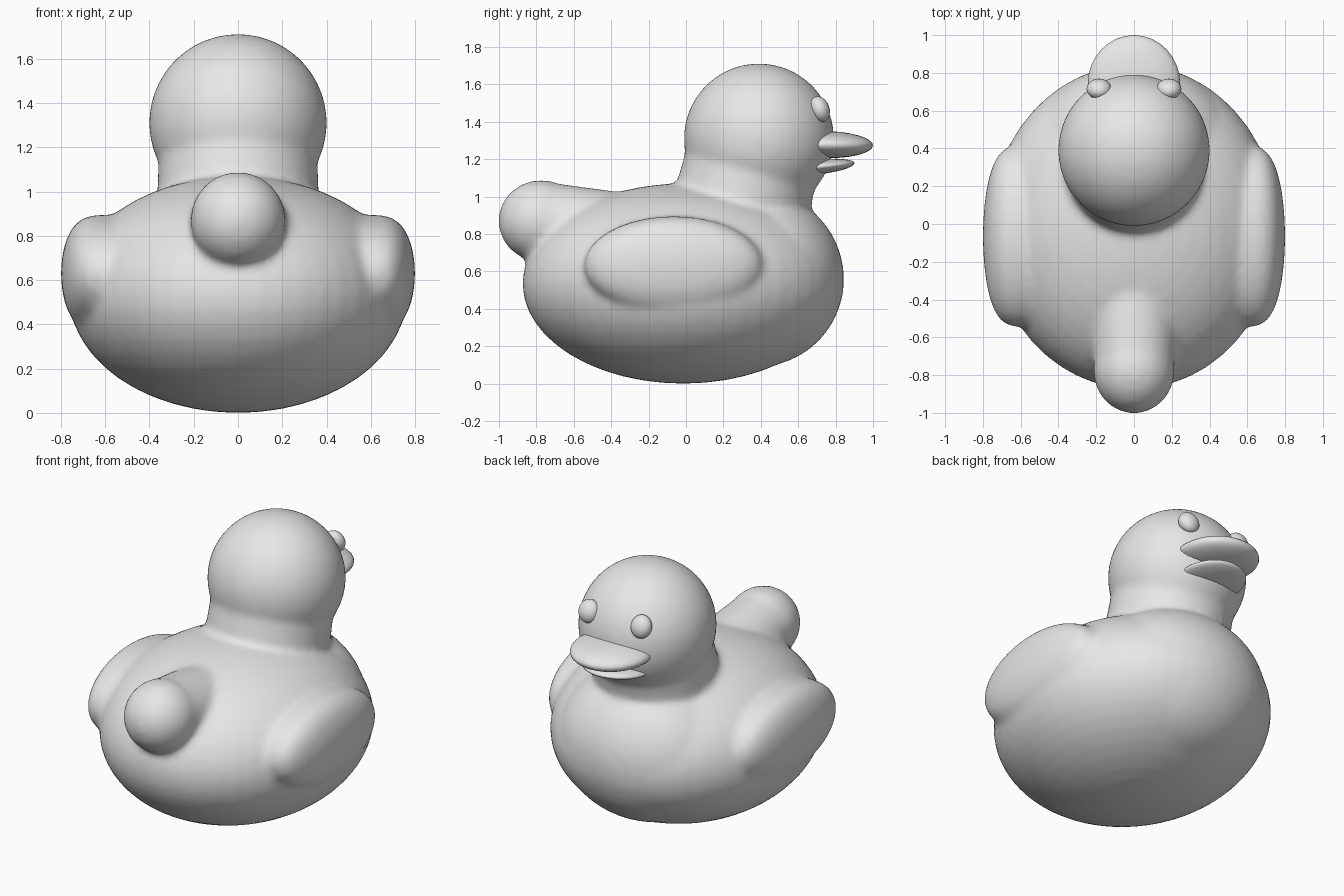
import bpy, bmesh, math
from mathutils import Vector, Matrix

cube = bpy.data.objects.get("Cube")
if cube:
    bpy.data.objects.remove(cube)

grey = bpy.data.materials.new("plain_grey")
grey.use_nodes = True
GREY = (0.8, 0.8, 0.8, 1)
grey.diffuse_color = GREY
grey.node_tree.nodes["Principled BSDF"].inputs["Base Color"].default_value = GREY


def ellipsoid(bm, centre, radii, tilt=0, boxy=1, segs=48):
    """Add an ellipsoid, tilted about x; boxy < 1 flattens its side faces."""
    verts = bmesh.ops.create_uvsphere(bm, u_segments=segs, v_segments=segs // 2, radius=1)["verts"]
    turn = Matrix.Rotation(math.radians(tilt), 3, "X")
    for v in verts:
        x, y, z = v.co
        x = math.copysign(abs(x) ** boxy, x)
        v.co = Vector(centre) + turn @ Vector((x * radii[0], y * radii[1], z * radii[2]))


def limb(bm, start, end, r1, r2):
    """Add a closed tapered tube between two points."""
    start, end = Vector(start), Vector(end)
    axis = end - start
    place = Matrix.Translation((start + end) / 2) @ axis.to_track_quat("Z", "Y").to_matrix().to_4x4()
    bmesh.ops.create_cone(bm, cap_ends=True, segments=48, radius1=r1, radius2=r2,
                          depth=axis.length, matrix=place)


def finish(name, bm):
    mesh = bpy.data.meshes.new(name)
    bm.to_mesh(mesh)
    bm.free()
    mesh.materials.append(grey)
    mesh.shade_smooth()
    obj = bpy.data.objects.new(name, mesh)
    bpy.context.collection.objects.link(obj)
    return obj


# Body, chest, neck, head, tail and wings, fused into one soft skin
bm = bmesh.new()
ellipsoid(bm, (0, -0.015, 0.535), (0.765, 0.86, 0.535))
ellipsoid(bm, (0, 0.38, 0.56), (0.56, 0.465, 0.47))
limb(bm, (0, 0.27, 0.85), (0, 0.37, 1.25), 0.37, 0.355)
ellipsoid(bm, (0, 0.39, 1.31), (0.402, 0.402, 0.402))
ellipsoid(bm, (0, -0.775, 0.87), (0.215, 0.228, 0.218))
limb(bm, (0, -0.77, 0.87), (0, -0.4, 0.78), 0.21, 0.25)
for side in (1, -1):
    ellipsoid(bm, (side * 0.6, -0.065, 0.63), (0.2, 0.48, 0.265), boxy=0.65)
body = finish("body", bm)
fuse = body.modifiers.new("fuse", "REMESH")
fuse.mode = "VOXEL"
fuse.voxel_size = 0.02
fuse.use_smooth_shade = True
soften = body.modifiers.new("soften", "SMOOTH")
soften.factor = 0.5
soften.iterations = 10

# Bill
for name, centre, radii, tilt in (
        ("upper_bill", (0, 0.74, 1.278), (0.245, 0.26, 0.073), -1),
        ("lower_bill", (0, 0.69, 1.157), (0.205, 0.212, 0.04), 6)):
    bm = bmesh.new()
    ellipsoid(bm, centre, radii, tilt, segs=32)
    finish(name, bm)

# Eyes
for name, side in (("left_eye", 1), ("right_eye", -1)):
    bm = bmesh.new()
    ellipsoid(bm, (side * 0.185, 0.715, 1.467), (0.066, 0.052, 0.071), 20, segs=24)
    finish(name, bm)
